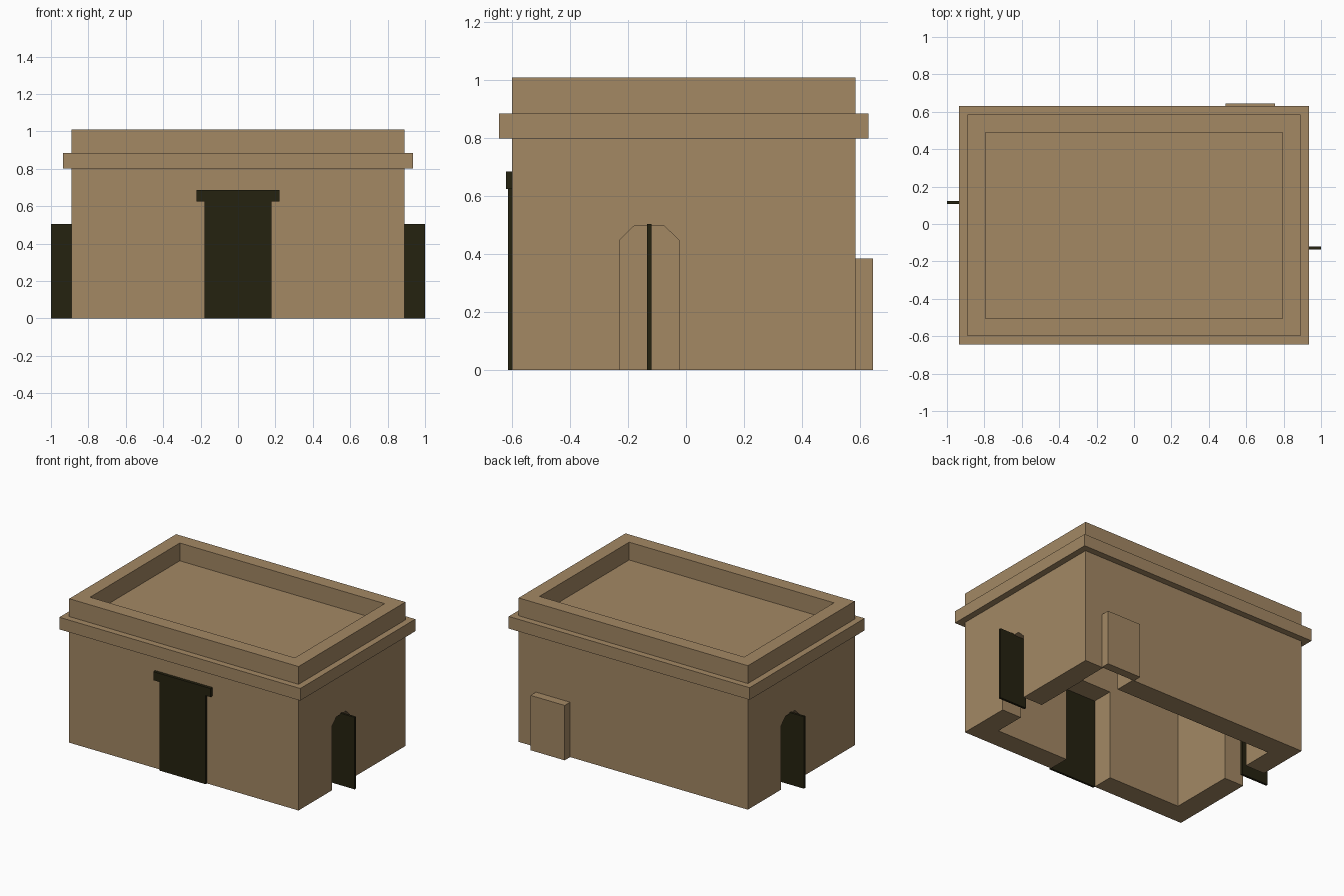
import bpy
import bmesh

cube = bpy.data.objects.get("Cube")
if cube:
    bpy.data.objects.remove(cube, do_unlink=True)


def make_material(name, colour):
    mat = bpy.data.materials.new(name)
    mat.use_nodes = True
    mat.diffuse_color = colour
    mat.node_tree.nodes["Principled BSDF"].inputs["Base Color"].default_value = colour
    return mat


mud_brick = make_material("mud_brick", (0.366, 0.246, 0.127, 1))
dark_wood = make_material("dark_wood", (0.0185, 0.016, 0.0052, 1))


def prism(name, profile, axis, low, high, mat):
    """Extrude a closed 2D profile along an axis, from low to high."""
    def place(u, v, w):
        return {"x": (w, u, v), "y": (u, w, v), "z": (u, v, w)}[axis]

    bm = bmesh.new()
    face = bm.faces.new([bm.verts.new(place(u, v, low)) for u, v in profile])
    grown = bmesh.ops.extrude_face_region(bm, geom=[face])["geom"]
    offset = place(0, 0, high - low)
    bmesh.ops.translate(bm, vec=offset,
                        verts=[g for g in grown if isinstance(g, bmesh.types.BMVert)])
    bmesh.ops.recalc_face_normals(bm, faces=bm.faces)
    mesh = bpy.data.meshes.new(name)
    bm.to_mesh(mesh)
    bm.free()
    mesh.materials.append(mat)
    obj = bpy.data.objects.new(name, mesh)
    bpy.context.collection.objects.link(obj)
    return obj


def box(name, x, y, z, mat):
    profile = [(x[0], y[0]), (x[1], y[0]), (x[1], y[1]), (x[0], y[1])]
    return prism(name, profile, "z", z[0], z[1], mat)


def carve(target, cutters):
    """Subtract the cutters, bake the result and discard the cutters."""
    for cutter in cutters:
        cutter.hide_render = True
        mod = target.modifiers.new("opening", "BOOLEAN")
        mod.operation = "DIFFERENCE"
        mod.solver = "EXACT"
        mod.object = cutter
    graph = bpy.context.evaluated_depsgraph_get()
    mesh = bpy.data.meshes.new_from_object(target.evaluated_get(graph))
    target.modifiers.clear()
    target.data = mesh
    for cutter in cutters:
        bpy.data.objects.remove(cutter, do_unlink=True)


WALL_X, FRONT, BACK = 0.89, -0.60, 0.585
WALL_TOP, ROOF, TOP = 0.80, 0.885, 1.01
THICK, RIM = 0.15, 0.095
DOOR_W, DOOR_H = 0.18, 0.625

# Side openings: a chamfered arch on each side, staggered front to back
SIDES = (("left", 1, -0.127), ("right", -1, 0.114))


def arch(centre):
    half, shoulder = 0.103, 0.053
    return [(centre - half, -0.1), (centre + half, -0.1), (centre + half, 0.448),
            (centre + shoulder, 0.497), (centre - shoulder, 0.497), (centre - half, 0.448)]


# Hollow walls with doorways
walls = box("walls", (-WALL_X, WALL_X), (FRONT, BACK), (0, WALL_TOP), mud_brick)
inner_x = WALL_X - THICK
cutters = [
    box("room_cutter", (-inner_x, inner_x), (FRONT + THICK, BACK - THICK), (-0.1, 0.9), mud_brick),
    box("front_cutter", (-DOOR_W, DOOR_W), (FRONT - 0.1, FRONT + 0.2), (-0.1, DOOR_H), mud_brick),
    box("back_cutter", (0.50, 0.745), (BACK - 0.2, BACK + 0.1), (-0.1, 0.375), mud_brick),
]
for side, sign, y in SIDES:
    ends = sorted((sign * 0.65, sign * 0.99))
    cutters.append(prism(side + "_cutter", arch(y), "x", ends[0], ends[1], mud_brick))
carve(walls, cutters)

# Roof slab overhanging as a cornice
box("roof_cornice", (-0.935, 0.935), (FRONT - 0.045, BACK + 0.045), (WALL_TOP, ROOF), mud_brick)

# Parapet around the roof
parapet = box("parapet", (-WALL_X, WALL_X), (FRONT, BACK), (ROOF, TOP), mud_brick)
rim_x = WALL_X - RIM
carve(parapet, [box("parapet_cutter", (-rim_x, rim_x), (FRONT + RIM, BACK - RIM),
                    (ROOF - 0.1, TOP + 0.1), mud_brick)])

# Front door and its lintel
box("front_door", (-DOOR_W, DOOR_W), (FRONT - 0.015, FRONT), (0, DOOR_H), dark_wood)
box("front_lintel", (-0.223, 0.223), (FRONT - 0.021, FRONT), (DOOR_H, 0.685), dark_wood)

# Side doors standing ajar, square to the walls
for side, sign, y in SIDES:
    ends = sorted((sign * 0.79, sign * 1.0))
    box(side + "_door", ends, (y - 0.008, y + 0.008), (0, 0.505), dark_wood)

# Closed block on the back wall
box("back_hatch", (0.49, 0.755), (BACK, 0.645), (0, 0.385), mud_brick)
